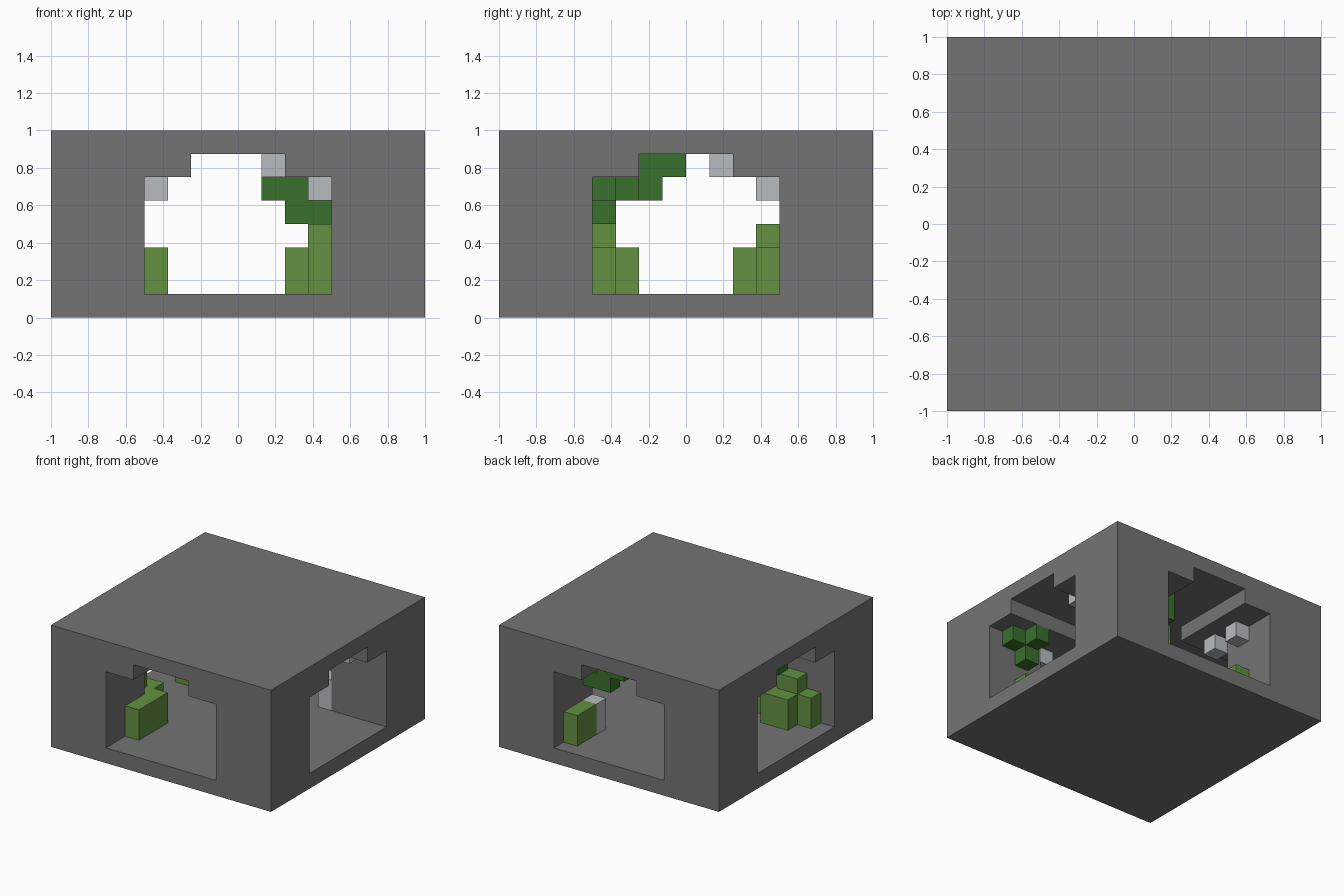
import bpy
import bmesh

cube = bpy.data.objects.get("Cube")
if cube:
    bpy.data.objects.remove(cube, do_unlink=True)

U = 0.125  # one grid cell


def material(name, rgb):
    m = bpy.data.materials.new(name)
    m.use_nodes = True
    m.diffuse_color = (*rgb, 1)
    m.node_tree.nodes["Principled BSDF"].inputs["Base Color"].default_value = (*rgb, 1)
    return m


rock = material("dark grey rock", (0.175, 0.175, 0.175))
grass = material("leaf green", (0.125, 0.285, 0.054))
vine = material("dark vine green", (0.042, 0.162, 0.025))
stone = material("pale grey stone", (0.48, 0.503, 0.527))


def finish(name, bm, mat):
    bmesh.ops.recalc_face_normals(bm, faces=bm.faces)
    mesh = bpy.data.meshes.new(name)
    bm.to_mesh(mesh)
    bm.free()
    mesh.materials.append(mat)
    ob = bpy.data.objects.new(name, mesh)
    bpy.context.collection.objects.link(ob)
    return ob


def block(name, mat, x, y, z):
    """Box from (low, high) ranges counted in grid cells."""
    bm = bmesh.new()
    bmesh.ops.create_cube(bm, size=1)
    for v in bm.verts:
        for i, (lo, hi) in enumerate((x, y, z)):
            v.co[i] = U * (hi if v.co[i] > 0 else lo)
    return finish(name, bm, mat)


def cell(name, mat, x, y, z):
    return block(name, mat, (x, x + 1), (y, y + 1), (z, z + 1))


def tunnel(name, along_x):
    """Stepped arch profile pushed through the whole block."""
    profile = [(-4, 1), (4, 1), (4, 6), (2, 6), (2, 7), (-2, 7), (-2, 6), (-4, 6)]
    bm = bmesh.new()
    start = [(-9, a, z) if along_x else (a, -9, z) for a, z in profile]
    face = bm.faces.new([bm.verts.new([c * U for c in p]) for p in start])
    new = bmesh.ops.extrude_face_region(bm, geom=[face])["geom"]
    push = (18 * U, 0, 0) if along_x else (0, 18 * U, 0)
    bmesh.ops.translate(bm, vec=push, verts=[g for g in new if isinstance(g, bmesh.types.BMVert)])
    return finish(name, bm, rock)


# Rock block with two crossing tunnels
cave = block("cave_block", rock, (-8, 8), (-8, 8), (0, 8))
bpy.context.view_layer.objects.active = cave
for along_x in (True, False):
    cutter = tunnel("tunnel_cutter", along_x)
    cutter.hide_render = True
    mod = cave.modifiers.new("tunnel", "BOOLEAN")
    mod.operation = "DIFFERENCE"
    mod.solver = "EXACT"
    mod.object = cutter
    bpy.ops.object.modifier_apply(modifier=mod.name)
    bpy.data.objects.remove(cutter, do_unlink=True)

# Long low bushes against the tunnel walls
block("front_bush", grass, (-4, -3), (-6, -3), (1, 3))
block("left_bush", grass, (3, 6), (-4, -3), (1, 3))
block("back_bush", grass, (-4, -3), (3, 6), (1, 3))
block("back_left_bush", grass, (3, 4), (5, 7), (1, 3))
block("floor_stone", stone, (3, 4), (4, 5), (1, 3))

# Bush clusters on both sides of the right arm
for side, s in (("front", 1), ("back", -1)):
    def span(a, b):
        return tuple(sorted((a * s, b * s)))
    block(side + "_cluster_low", grass, (-6, -4), span(-4, -2), (1, 3))
    block(side + "_cluster_end", grass, (-7, -6), span(-4, -3), (1, 3))
    block(side + "_cluster_top", grass, (-6, -4.5), span(-4, -3), (3, 4))

# Bush cluster in the front arm
block("corner_cluster_low", grass, (2, 4), (-5, -4), (1, 3))
block("corner_cluster_tall", grass, (3, 4), (-6, -4), (1, 4))

# Hanging vines in the left, back and right arms
vines = {
    "left_vine": [(6, -4, 5), (5, -4, 5), (5, -4, 4), (5, -3, 5)],
    "back_vine": [(3, 4, 4), (2, 4, 4), (2, 4, 5), (1, 4, 5), (1, 4, 6)],
    "right_vine": [(-6, -2, 5), (-6, -2, 6), (-6, -1, 6)],
}
for name, cells in vines.items():
    for c in cells:
        cell(name, vine, *c)

# Pale stones under the ceiling
for c in [(-4, 5, 5), (-4, 3, 5), (5, 3, 5), (3, -5, 5), (1, -6, 6), (5, 1, 6)]:
    cell("ceiling_stone", stone, *c)
